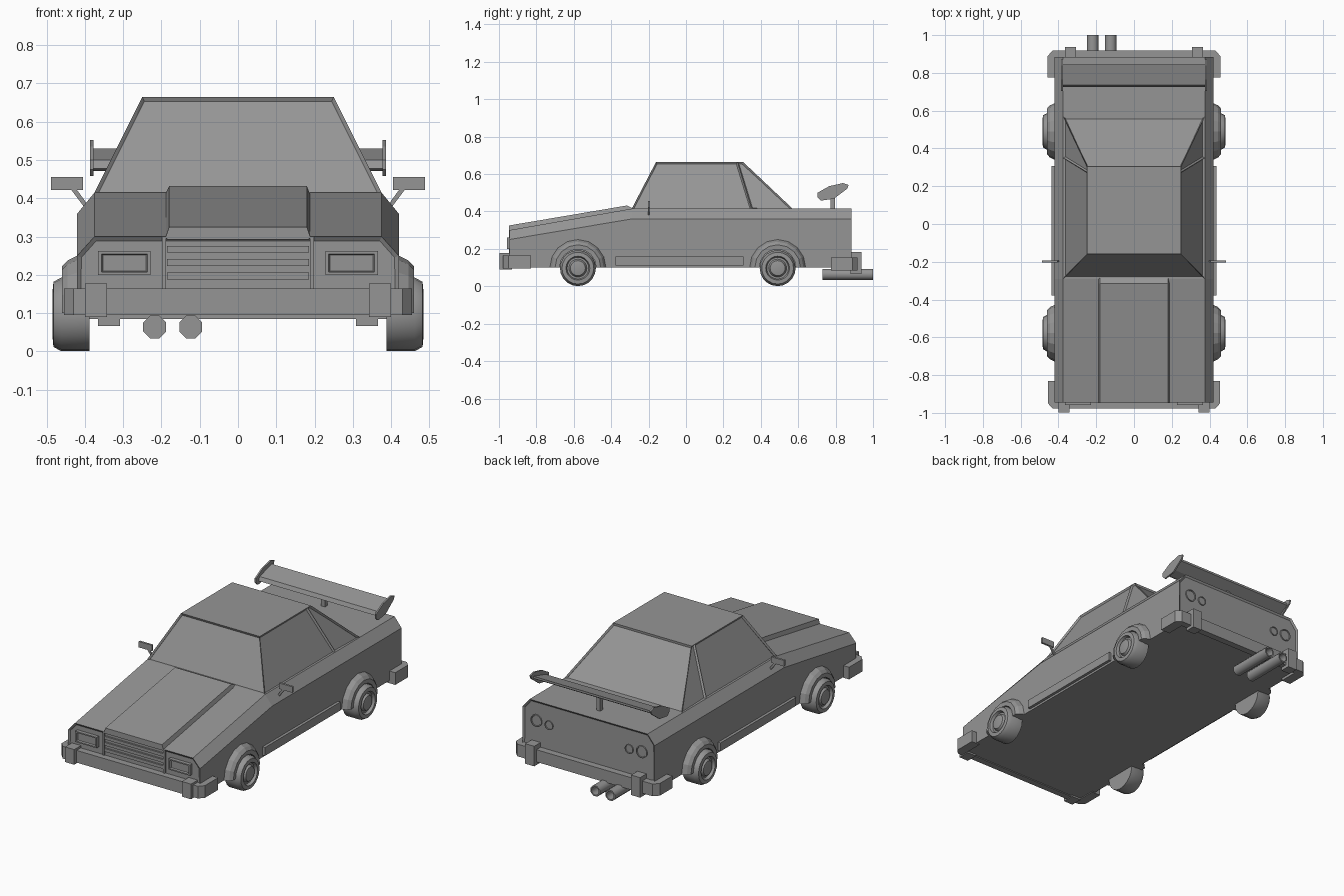
import bpy, bmesh
from math import sin, cos, pi, radians

cube = bpy.data.objects.get("Cube")
if cube:
    bpy.data.objects.remove(cube)

grey = bpy.data.materials.new("plain_grey")
grey.use_nodes = True
colour = (0.3, 0.3, 0.3, 1)
grey.diffuse_color = colour
grey.node_tree.nodes["Principled BSDF"].inputs["Base Color"].default_value = colour


def finish(name, bm):
    bmesh.ops.recalc_face_normals(bm, faces=bm.faces)
    me = bpy.data.meshes.new(name)
    bm.to_mesh(me)
    bm.free()
    me.materials.append(grey)
    ob = bpy.data.objects.new(name, me)
    bpy.context.collection.objects.link(ob)
    return ob


def loft_bm(rings):
    """Skin a list of equal rings and cap both ends."""
    bm = bmesh.new()
    loops = [[bm.verts.new(p) for p in r] for r in rings]
    for a, b in zip(loops, loops[1:]):
        for i in range(len(a)):
            j = (i + 1) % len(a)
            bm.faces.new((a[i], a[j], b[j], b[i]))
    bm.faces.new(loops[0])
    bm.faces.new(loops[-1])
    bmesh.ops.recalc_face_normals(bm, faces=bm.faces)
    return bm


def loft(name, rings):
    return finish(name, loft_bm(rings))


def box(name, x, y, z):
    return loft(name, [[(x[0], y[0], h), (x[1], y[0], h), (x[1], y[1], h), (x[0], y[1], h)] for h in z])


def prism_x(name, pts, x0, x1):
    return loft(name, [[(x, y, z) for y, z in pts] for x in (x0, x1)])


def revolve_x(name, profile, y, z, n):
    return loft(name, [[(x, y + r * cos(2 * pi * i / n), z + r * sin(2 * pi * i / n))
                        for i in range(n)] for x, r in profile])


def revolve_y(name, profile, x, z, n):
    off = pi / n
    return loft(name, [[(x + r * cos(2 * pi * i / n + off), y, z + r * sin(2 * pi * i / n + off))
                        for i in range(n)] for y, r in profile])


def smooth(ob, angle):
    bpy.ops.object.select_all(action='DESELECT')
    ob.select_set(True)
    bpy.context.view_layer.objects.active = ob
    bpy.ops.object.shade_smooth_by_angle(angle=radians(angle))


def mirrored(half):
    return half + [(-p[0], *p[1:]) for p in reversed(half)]


# Body shell with framed nose and tail panels
def section(y, shoulder, top):
    return mirrored([(0.42, y, 0.1), (0.42, y, shoulder), (0.375, y, top)])


bm = loft_bm([section(-0.945, 0.25, 0.3), section(-0.29, 0.36, 0.415), section(0.885, 0.36, 0.415)])
ends = [f for f in bm.faces if abs(f.normal.y) > 0.9]
bmesh.ops.inset_individual(bm, faces=ends, thickness=0.012, depth=-0.008)
finish("body", bm)

# Raised hood centre
loft("hood_bulge", [
    mirrored([(0.19, y, low), (0.18, y, high)])
    for y, low, high in ((-0.947, 0.295, 0.325), (-0.315, 0.405, 0.432), (-0.285, 0.41, 0.416))])

# Cabin with recessed windows
bm = bmesh.new()
sides = {}
for s in (-1, 1):
    low = [bm.verts.new((s * 0.375, y, 0.415)) for y in (-0.29, 0.35, 0.57)]
    high = [bm.verts.new((s * 0.25, y, 0.665)) for y in (-0.16, 0.275, 0.305)]
    sides[s] = (low, high)
    for i in (0, 1):
        bm.faces.new((low[i], low[i + 1], high[i + 1], high[i]))
(rl, rh), (ll, lh) = sides[-1], sides[1]
bm.faces.new((rl[0], ll[0], lh[0], rh[0]))
bm.faces.new((rl[2], ll[2], lh[2], rh[2]))
bm.faces.new(rh + lh[::-1])
bm.faces.new(rl + ll[::-1])
bmesh.ops.recalc_face_normals(bm, faces=bm.faces)
panes = [f for f in bm.faces if abs(f.normal.z) < 0.95]
bmesh.ops.inset_individual(bm, faces=panes, thickness=0.01, depth=-0.01)
finish("cabin", bm)


# Wraparound bumpers
def bumper(name, outline, z0, z1):
    plan = mirrored(outline)
    loft(name, [[(x, y, z) for x, y in plan] for z in (z0, z1)])


bumper("front_bumper", [(0.4, -0.94), (0.4, -0.83), (0.455, -0.83), (0.455, -0.95), (0.43, -0.978)], 0.095, 0.165)
bumper("rear_bumper", [(0.4, 0.88), (0.4, 0.775), (0.457, 0.775), (0.457, 0.89), (0.43, 0.918)], 0.085, 0.155)

# Grille surround and bars
for s, side in ((-1, "right"), (1, "left")):
    box(side + "_grille_post", sorted((s * 0.188, s * 0.198)), (-0.947, -0.93), (0.16, 0.3))
for i in range(4):
    z = 0.188 + i * 0.035
    box(f"grille_bar_{i + 1}", (-0.185, 0.185), (-0.947, -0.93), (z, z + 0.018))

# Parts found on both sides
for s, side in ((-1, "right"), (1, "left")):
    # Headlight: tapered frame with a sunk lens
    def rect(x0, x1, z0, z1, y):
        return [(s * x0, y, z0), (s * x1, y, z0), (s * x1, y, z1), (s * x0, y, z1)]
    loft(side + "_headlight", [rect(0.228, 0.365, 0.2, 0.262, -0.93), rect(0.228, 0.365, 0.2, 0.262, -0.958),
                               rect(0.236, 0.357, 0.207, 0.255, -0.958), rect(0.24, 0.353, 0.21, 0.252, -0.948)])

    # Bumper guards
    box(side + "_front_guard", sorted((s * 0.342, s * 0.4)), (-0.998, -0.93), (0.09, 0.177))
    box(side + "_rear_guard", sorted((s * 0.308, s * 0.365)), (0.88, 0.938), (0.067, 0.182))

    # Side skirt
    box(side + "_skirt", sorted((s * 0.4, s * 0.436)), (-0.378, 0.308), (0.112, 0.16))

    # Door mirror and its arm
    box(side + "_mirror", sorted((s * 0.405, s * 0.488)), (-0.204, -0.192), (0.422, 0.456))
    loft(side + "_mirror_arm", [[(s * x, y, z) for x, z in ((0.39, 0.38), (0.4, 0.375), (0.437, 0.424), (0.422, 0.424))]
                                for y in (-0.202, -0.194)])

    # Tail lights
    for part, x, z, r in (("outer", 0.335, 0.3, 0.035), ("inner", 0.255, 0.295, 0.026)):
        revolve_y(f"{side}_{part}_tail_light", [(0.87, r), (0.884, r), (0.884, r * 0.85), (0.88, r * 0.8)],
                  s * x, z, 16)

    # Wing end plate
    prism_x(side + "_wing_plate", [(0.703, 0.475), (0.72, 0.458), (0.79, 0.468), (0.862, 0.522), (0.87, 0.542),
                                   (0.84, 0.552), (0.765, 0.535), (0.703, 0.5)], s * 0.377, s * 0.386)

    # Wheels and faceted arch flares
    for end, y in (("front", -0.578), ("rear", 0.49)):
        wheel = revolve_x(f"{side}_{end}_wheel",
                          [(s * x, r) for x, r in ((0.388, 0.096), (0.462, 0.096), (0.482, 0.085), (0.484, 0.064),
                                                   (0.468, 0.058), (0.468, 0.048), (0.482, 0.04), (0.485, 0.025))],
                          y, 0.097, 20)
        smooth(wheel, 30)
        arch = [(0.405, 0.098), (0.458, 0.098), (0.46, 0.122), (0.445, 0.138), (0.42, 0.15), (0.405, 0.15)]
        loft(f"{side}_{end}_flare", [[(s * x, y + r * cos(pi * i / 8), 0.1 + r * sin(pi * i / 8)) for x, r in arch]
                                     for i in range(9)])

# Rear wing and post
prism_x("rear_wing", [(0.725, 0.478), (0.745, 0.472), (0.79, 0.485), (0.845, 0.518), (0.845, 0.53), (0.735, 0.5)],
        -0.38, 0.38)
box("wing_post", (-0.012, 0.012), (0.772, 0.796), (0.41, 0.495))

# Twin exhaust pipes
for i, x in enumerate((-0.218, -0.123)):
    pipe = revolve_y(f"exhaust_pipe_{i + 1}", [(0.73, 0.032), (1.0, 0.032), (1.0, 0.024), (0.92, 0.024)], x, 0.064, 8)
    smooth(pipe, 50)
